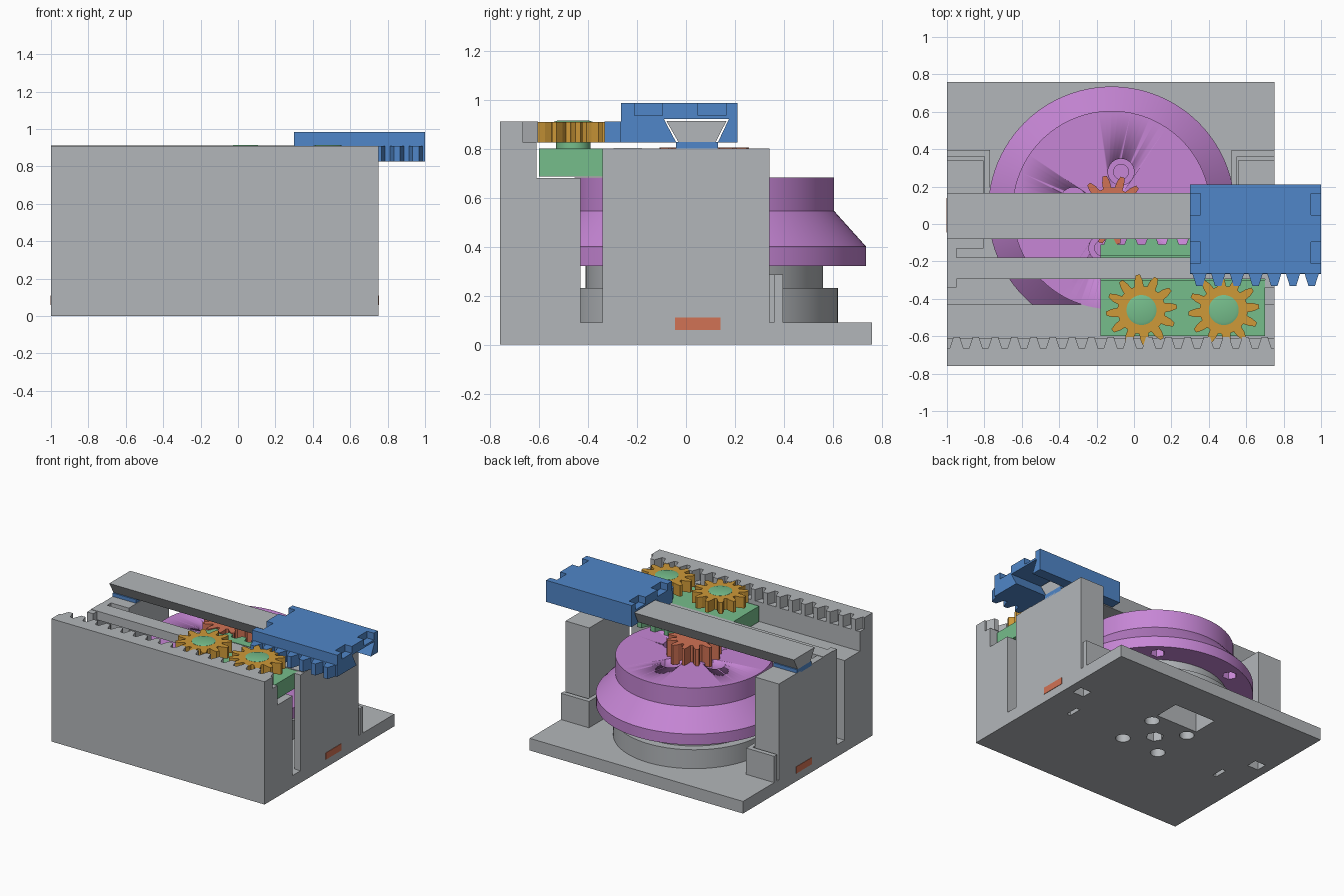
import bpy, bmesh, math
from mathutils import Vector, Matrix

cube = bpy.data.objects.get("Cube")
if cube:
    bpy.data.objects.remove(cube, do_unlink=True)


def material(name, rgb):
    m = bpy.data.materials.new(name)
    m.use_nodes = True
    m.diffuse_color = (*rgb, 1)
    m.node_tree.nodes["Principled BSDF"].inputs["Base Color"].default_value = (*rgb, 1)
    return m


GREY = material("light grey", (0.45, 0.47, 0.49))
BLUE = material("blue", (0.08, 0.24, 0.58))
PURPLE = material("purple", (0.57, 0.24, 0.67))
GREEN = material("green", (0.18, 0.51, 0.26))
YELLOW = material("amber", (0.62, 0.32, 0.04))
ORANGE = material("orange red", (0.64, 0.17, 0.09))

CX, CY = -0.12, 0.075          # axis of the rotor
MID = -0.125                   # middle of the housing in x


def finish(name, bm, mat, smooth=False):
    bmesh.ops.recalc_face_normals(bm, faces=bm.faces)
    mesh = bpy.data.meshes.new(name)
    bm.to_mesh(mesh)
    bm.free()
    obj = bpy.data.objects.new(name, mesh)
    bpy.context.collection.objects.link(obj)
    if mat:
        mesh.materials.append(mat)
    if smooth:
        for p in mesh.polygons:
            p.use_smooth = True
        mesh.set_sharp_from_angle(angle=math.radians(25))
    return obj


def prism(name, pts, a, b, mat, axis="z", smooth=False):
    """Extrude a closed outline: (x, y) along z, or (y, z) along x."""
    bm = bmesh.new()
    place = (lambda p: (p[0], p[1], a)) if axis == "z" else (lambda p: (a, p[0], p[1]))
    face = bm.faces.new([bm.verts.new(place(p)) for p in pts])
    ext = bmesh.ops.extrude_face_region(bm, geom=[face])
    shift = Vector((0, 0, b - a)) if axis == "z" else Vector((b - a, 0, 0))
    bmesh.ops.translate(bm, vec=shift,
                        verts=[v for v in ext["geom"] if isinstance(v, bmesh.types.BMVert)])
    return finish(name, bm, mat, smooth)


def box(name, x0, x1, y0, y1, z0, z1, mat=None):
    return prism(name, [(x0, y0), (x1, y0), (x1, y1), (x0, y1)], z0, z1, mat)


def lathe(name, profile, x, y, mat=None, sides=72):
    """Turn an (r, z) profile about a vertical axis."""
    bm = bmesh.new()
    vs = [bm.verts.new((r, 0, z)) for r, z in profile]
    es = [bm.edges.new(e) for e in zip(vs, vs[1:])]
    bmesh.ops.spin(bm, geom=vs + es, axis=(0, 0, 1), cent=(0, 0, 0),
                   angle=math.tau, steps=sides, use_duplicate=False)
    bmesh.ops.remove_doubles(bm, verts=bm.verts, dist=1e-5)
    bmesh.ops.transform(bm, matrix=Matrix.Translation((x, y, 0)), verts=bm.verts)
    return finish(name, bm, mat, sides > 8)


def rod(name, x, y, r, z0, z1, mat=None, sides=32):
    return lathe(name, [(0, z0), (r, z0), (r, z1), (0, z1)], x, y, mat, sides)


def gear(name, x, y, root, tip, z0, z1, mat, teeth=12, turn=0.0):
    pts = []
    step = math.tau / teeth
    for i in range(teeth):
        for t, r in ((-0.36, root), (-0.26, (root + tip) / 2), (-0.11, tip),
                     (0.11, tip), (0.26, (root + tip) / 2), (0.36, root)):
            a = turn + (i + t) * step
            pts.append((x + r * math.cos(a), y + r * math.sin(a)))
    return prism(name, pts, z0, z1, mat)


def rack(name, x0, x1, back, root, tip, z0, z1, mat, pitch=0.1):
    pts = [(x0, back), (x0, root)]
    n = int((x1 - x0) / pitch + 0.01)
    for i in range(n):
        c = x0 + (i + 0.5) * (x1 - x0) / n
        pts += [(c - 0.37 * pitch, root), (c - 0.17 * pitch, tip),
                (c + 0.17 * pitch, tip), (c + 0.37 * pitch, root)]
    return prism(name, pts + [(x1, root), (x1, back)], z0, z1, mat)


def cut(targets, cutters):
    for obj in targets:
        for c in cutters:
            mod = obj.modifiers.new("cut", "BOOLEAN")
            mod.operation, mod.solver, mod.object = "DIFFERENCE", "EXACT", c
        bpy.context.view_layer.update()
        dg = bpy.context.evaluated_depsgraph_get()
        mesh = bpy.data.meshes.new_from_object(obj.evaluated_get(dg))
        obj.modifiers.clear()
        obj.data = mesh
    for c in cutters:
        bpy.data.objects.remove(c, do_unlink=True)


def around(n, radius, start):
    for i in range(n):
        a = math.radians(start) + i * math.tau / n
        yield CX + radius * math.cos(a), CY + radius * math.sin(a)


# Housing: floor, front wall and ledge in one section
base = prism("base_and_front_wall",
             [(-0.76, 0), (0.76, 0), (0.76, 0.09), (-0.43, 0.09), (-0.43, 0.68),
              (-0.61, 0.68), (-0.61, 0.825), (-0.668, 0.825), (-0.668, 0.91), (-0.76, 0.91)],
             -1, 0.75, GREY, "x")
rack("wall_rack", -1, 0.75, -0.70, -0.665, -0.605, 0.825, 0.91, GREY)

# Fixed round seat below the rotor
seat = lathe("rotor_seat", [(0, 0.08), (0.545, 0.08), (0.545, 0.23), (0.485, 0.23),
                            (0.485, 0.33), (0, 0.33)], CX, CY, GREY)

# Openings in the underside
holes = [rod("hole", x, y, 0.05, -0.1, 0.25) for x, y in around(4, 0.215, 45)]
holes.append(rod("hole", CX, CY, 0.06, -0.1, 0.25, sides=6))
holes.append(box("pocket", CX - 0.17, CX + 0.17, CY + 0.23, CY + 0.42, -0.1, 0.2))
for s in (-1, 1):
    px, sx = MID + s * 0.765, MID + s * 0.64
    holes.append(box("peg_hole", px - 0.045, px + 0.045, 0.18, 0.26, -0.1, 0.07))
    holes.append(box("slot", sx - 0.015, sx + 0.015, -0.07, 0.03, -0.1, 0.07))
cut([base, seat], holes)

# Rotor with counterbored screw holes and hex pockets below
rotor = lathe("rotor", [(0, 0.32), (0.66, 0.32), (0.66, 0.4), (0.53, 0.545),
                        (0.53, 0.682), (0, 0.682)], CX, CY, PURPLE, 96)
bores = [lathe("bore", [(0, 0.36), (0.04, 0.36), (0.04, 0.6), (0.07, 0.6), (0.07, 0.75), (0, 0.75)],
               x, y, None, 32) for x, y in around(4, 0.21, 76)]
bores += [rod("hex", x, y, 0.05, 0.2, 0.42, sides=6) for x, y in around(6, 0.57, 52)]
cut([rotor], bores)
gear("pinion", CX, CY, 0.12, 0.185, 0.66, 0.805, ORANGE, 12, 0.2)

# Posts, sockets, clips and pads at both ends
for s, side in ((-1, "right"), (1, "left")):
    def X(d):                   # distance inward from the end face
        return MID + s * (0.875 - d)
    prism(side + "_post", [(X(0), -0.34), (X(0.05), -0.34), (X(0.05), -0.13),
                           (X(0.195), -0.13), (X(0.195), 0.34), (X(0), 0.34)],
          0.08, 0.8, GREY)
    prism(side + "_socket", [(X(0), 0.36), (X(0.2), 0.36), (X(0.2), 0), (X(0.23), 0),
                             (X(0.23), 0.395), (X(0), 0.395)], 0.08, 0.285, GREY)
    box(side + "_clip", *sorted((X(-0.003), X(0.19))), -0.045, 0.14, 0.06, 0.11, ORANGE)
    box(side + "_rail_pad", *sorted((X(0), X(0.19))), -0.04, 0.13, 0.79, 0.826, BLUE)

# Rails across the posts
prism("dovetail_rail", [(-0.03, 0.825), (0.12, 0.825), (0.165, 0.912), (-0.08, 0.912)],
      -1, 0.75, GREY, "x")
box("guide_bar", -1, 0.75, -0.295, -0.18, 0.738, 0.803, GREY)

# Carriage with its rack and two planet gears
prism("carriage", [(-0.6, 0.685), (-0.11, 0.685), (-0.11, 0.8), (-0.17, 0.8), (-0.17, 0.735),
                   (-0.3, 0.735), (-0.3, 0.8), (-0.6, 0.8)], -0.18, 0.7, GREEN, "x")
rack("carriage_rack", -0.18, 0.7, -0.13, -0.112, -0.06, 0.685, 0.8, GREEN)
for i, x in enumerate((0.04, 0.48)):
    gear(f"planet_gear_{i + 1}", x, -0.46, 0.128, 0.19, 0.825, 0.908, YELLOW, 12, 0.1)
    lathe(f"gear_pin_{i + 1}", [(0, 0.79), (0.07, 0.79), (0.07, 0.89), (0.08, 0.9),
                                (0.08, 0.909), (0.065, 0.914), (0, 0.914)],
          x, -0.46, GREEN, 40)

# Sliding block with dovetail groove, notches and rack
slider = prism("slider", [(-0.265, 0.825), (-0.04, 0.825), (-0.09, 0.92), (0.175, 0.92),
                          (0.13, 0.825), (0.21, 0.825), (0.21, 0.985), (-0.265, 0.985)],
               0.3, 1, BLUE, "x")
cut([slider], [box("notch", x, x + 0.11, y, y + 0.115, 0.935, 1.1)
               for x in (0.245, 0.945) for y in (-0.21, 0.048)])
rack("slider_rack", 0.3, 1, -0.25, -0.268, -0.332, 0.825, 0.91, BLUE)
